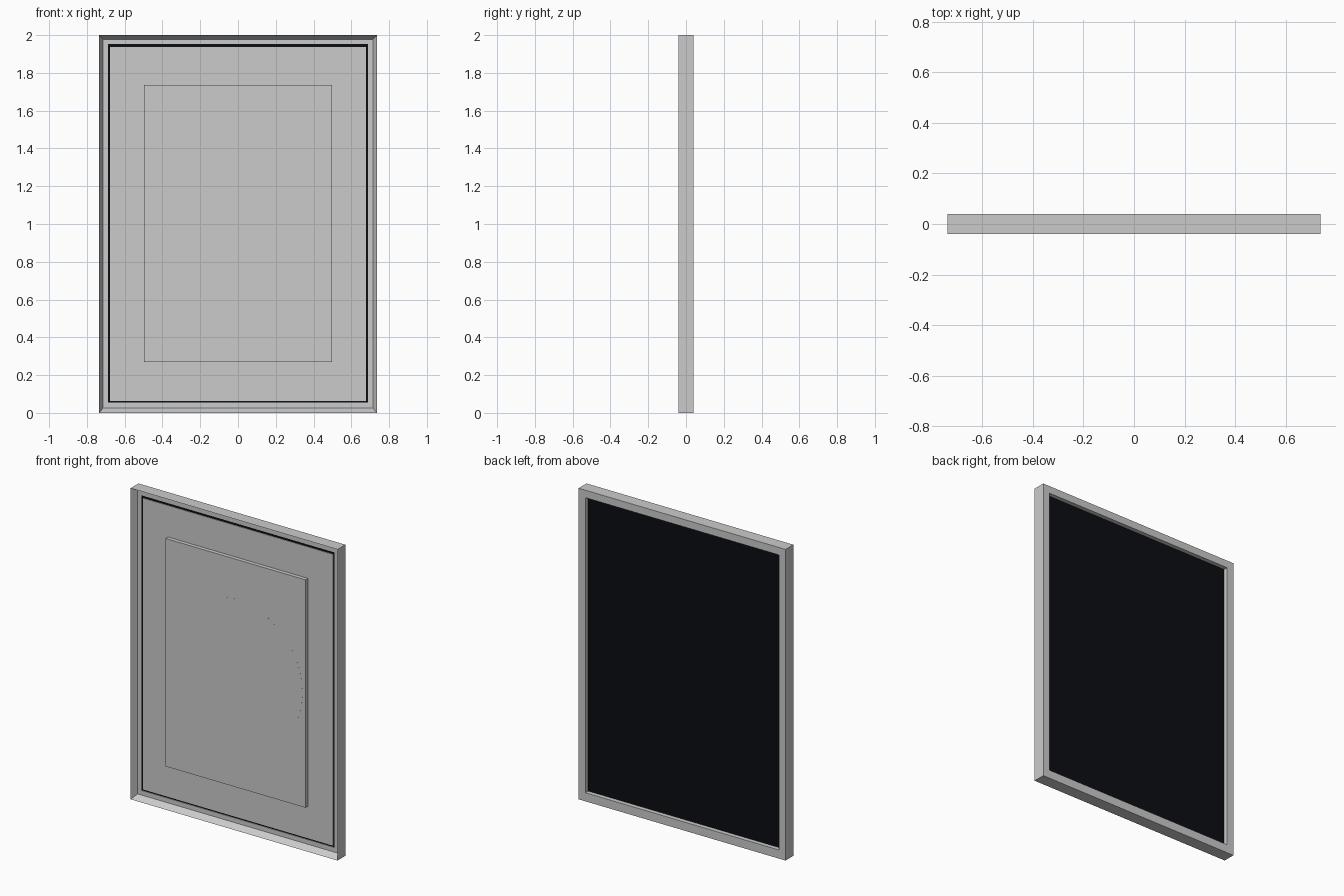
import bpy, bmesh, math

if "Cube" in bpy.data.objects:
    bpy.data.objects.remove(bpy.data.objects["Cube"])

W = 0.736   # half width of the whole frame
H = 2.0     # height


def finish(bm, name, mat=None):
    bmesh.ops.recalc_face_normals(bm, faces=bm.faces)
    mesh = bpy.data.meshes.new(name)
    bm.to_mesh(mesh)
    bm.free()
    ob = bpy.data.objects.new(name, mesh)
    bpy.context.collection.objects.link(ob)
    if mat:
        mesh.materials.append(mat)
    return ob


def box(name, x, y0, y1, z0, z1, mat=None):
    bm = bmesh.new()
    bmesh.ops.create_cube(bm, size=1)
    for v in bm.verts:
        v.co = (v.co.x * 2 * x,
                (y0 + y1) / 2 + v.co.y * (y1 - y0),
                (z0 + z1) / 2 + v.co.z * (z1 - z0))
    return finish(bm, name, mat)


# Frame moulding: (inset, y) profile carried around four mitred corners
profile = [(0, 0.04), (0, -0.04), (0.022, 0.0), (0.048, 0.0), (0.048, 0.04)]
bm = bmesh.new()
rings = []
for inset, y in profile:
    x, z0, z1 = W - inset, inset * 1.15, H - inset
    rings.append([bm.verts.new((cx, y, cz))
                  for cx, cz in ((-x, z0), (x, z0), (x, z1), (-x, z1))])
for i, a in enumerate(rings):
    b = rings[(i + 1) % len(rings)]
    for k in range(4):
        n = (k + 1) % 4
        bm.faces.new((a[k], a[n], b[n], b[k]))
finish(bm, "frame")

# Dark backing board, visible at the back and in the gap around the mount
dark = bpy.data.materials.new("dark_board")
dark.diffuse_color = (0.003, 0.004, 0.006, 1)
dark.use_nodes = True
dark.node_tree.nodes["Principled BSDF"].inputs["Base Color"].default_value = dark.diffuse_color
box("backing_board", 0.688, 0.004, 0.012, 0.055, 1.952, dark)

# Flat mount with a raised centre panel
box("mount", 0.677, 0.0, 0.008, 0.064, 1.937)
box("raised_panel", 0.497, -0.025, 0.004, 0.27, 1.735)

# Round inlay lying almost flush in the centre panel
bm = bmesh.new()
bmesh.ops.create_cone(bm, cap_ends=True, segments=64,
                      radius1=0.476, radius2=0.476, depth=0.004)
disc = finish(bm, "flush_disc")
disc.rotation_euler.x = math.pi / 2
disc.location = (0, -0.0232, 1.0025)
